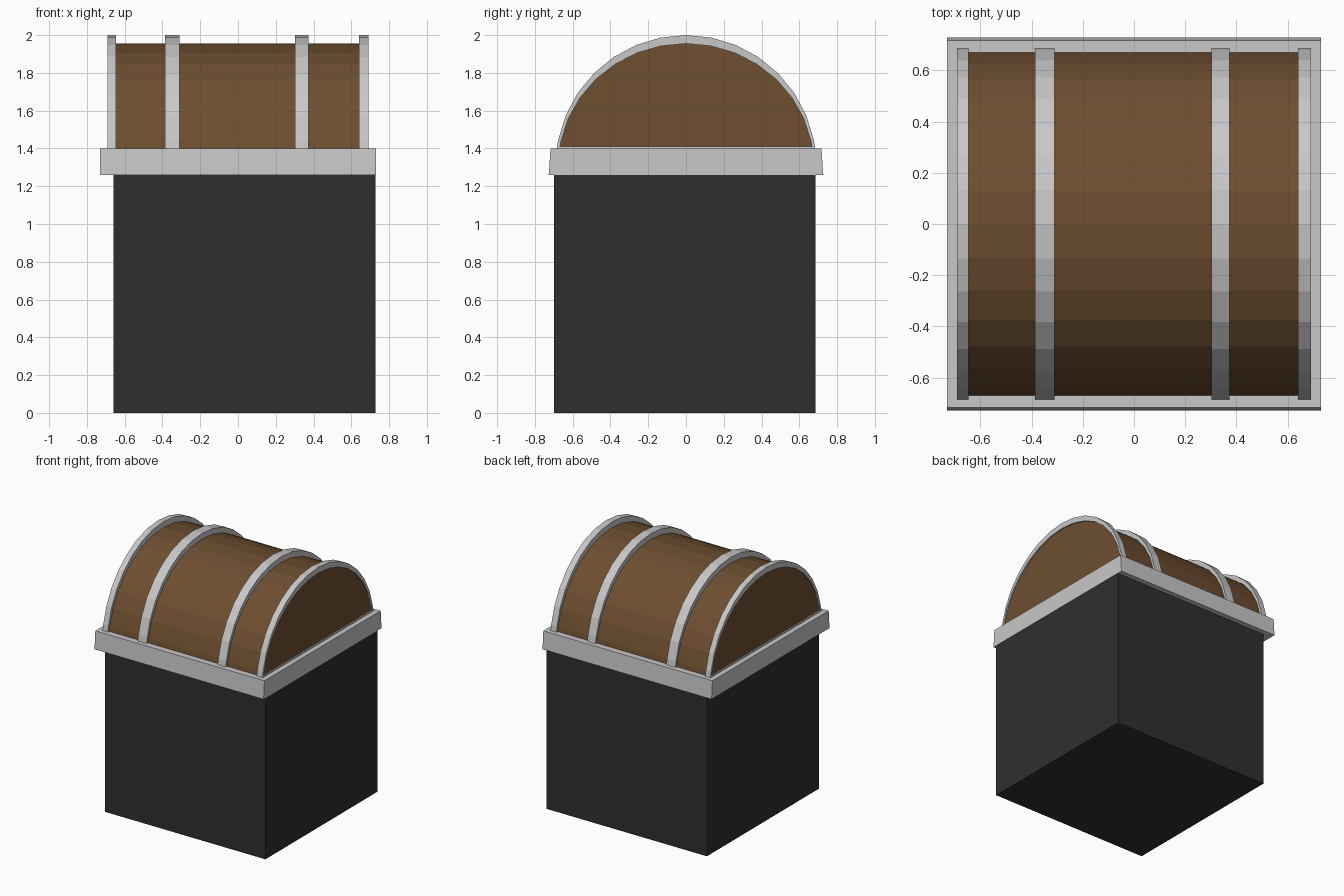
import bpy, bmesh, math

if "Cube" in bpy.data.objects:
    bpy.data.objects.remove(bpy.data.objects["Cube"])


def material(name, rgb):
    m = bpy.data.materials.new(name)
    m.diffuse_color = (*rgb, 1)
    m.use_nodes = True
    m.node_tree.nodes["Principled BSDF"].inputs["Base Color"].default_value = m.diffuse_color
    return m


CHARCOAL = material("charcoal", (0.028, 0.028, 0.028))
STEEL = material("light_grey", (0.58, 0.58, 0.58))
WOOD = material("brown_wood", (0.155, 0.077, 0.030))

RIM_BOTTOM, RIM_TOP = 1.26, 1.40
ARCH_Z = 1.31          # centre height of the 32-sided lid circle


def finish(name, bm, mat):
    bmesh.ops.recalc_face_normals(bm, faces=bm.faces)
    me = bpy.data.meshes.new(name)
    bm.to_mesh(me)
    bm.free()
    me.materials.append(mat)
    ob = bpy.data.objects.new(name, me)
    bpy.context.collection.objects.link(ob)
    return ob


def block(name, x0, x1, y0, y1, z0, z1, mat, taper=0.0):
    """Box whose top edge is drawn in along y by taper."""
    bm = bmesh.new()
    bmesh.ops.create_cube(bm, size=1)
    for v in bm.verts:
        top = v.co.z > 0
        t = taper if top else 0
        v.co = (x1 if v.co.x > 0 else x0,
                y1 - t if v.co.y > 0 else y0 + t,
                z1 if top else z0)
    return finish(name, bm, mat)


def arc(ry, rz):
    """Arch points from front to back, ending on the rim top."""
    cut = math.asin((RIM_TOP - ARCH_Z) / rz)
    step = math.pi / 16
    angles = [cut] + [k * step for k in range(1, 16)] + [math.pi - cut]
    return [(-ry * math.cos(a), ARCH_Z + rz * math.sin(a)) for a in angles]


def extrude_profile(name, points, x0, x1, mat):
    bm = bmesh.new()
    face = bm.faces.new([bm.verts.new((x0, y, z)) for y, z in points])
    new = bmesh.ops.extrude_face_region(bm, geom=[face])["geom"]
    bmesh.ops.translate(bm, vec=(x1 - x0, 0, 0),
                        verts=[g for g in new if isinstance(g, bmesh.types.BMVert)])
    return finish(name, bm, mat)


# Body and the flared metal rim above it
block("body", -0.66, 0.727, -0.70, 0.685, 0, RIM_BOTTOM, CHARCOAL)
block("rim", -0.73, 0.73, -0.727, 0.727, RIM_BOTTOM, RIM_TOP, STEEL, taper=0.01)

# Barrel lid
inner = arc(0.675, 0.645)
extrude_profile("lid", inner, -0.68, 0.68, WOOD)

# Metal hoops over the lid
hoop = arc(0.69, 0.69) + inner[::-1]
for name, x0, x1 in (("left_end_hoop", -0.69, -0.645),
                     ("left_hoop", -0.387, -0.31),
                     ("right_hoop", 0.303, 0.373),
                     ("right_end_hoop", 0.64, 0.69)):
    extrude_profile(name, hoop, x0, x1, STEEL)

# Thin sills closing the foot of each end hoop
for name, s in (("left_sill", -1), ("right_sill", 1)):
    a, b = sorted((s * 0.675, s * 0.69))
    block(name, a, b, -0.667, 0.667, RIM_TOP, RIM_TOP + 0.009, STEEL)
